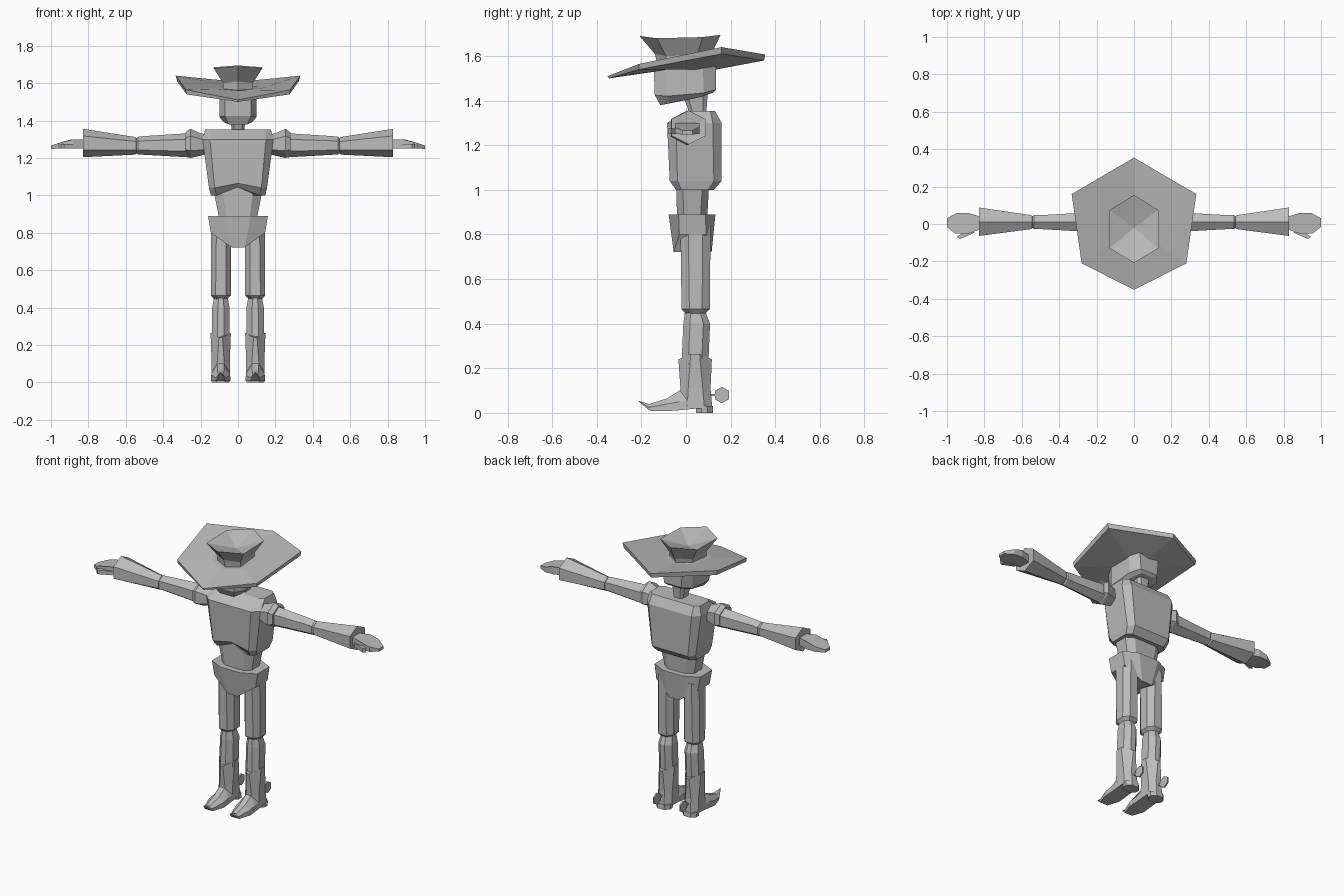
import bpy, bmesh, math
from mathutils import Vector

grey = bpy.data.materials.new("plain grey")
grey.diffuse_color = (0.5, 0.5, 0.5, 1)


def loft(name, rings, sx=1, cap=(True, True)):
    """Skin a list of equal-length point rings; a ring of one point is a tip."""
    bm = bmesh.new()
    vs = [[bm.verts.new((p[0] * sx, p[1], p[2])) for p in r] for r in rings]
    for a, b in zip(vs, vs[1:]):
        n = max(len(a), len(b))
        for i in range(n):
            j = (i + 1) % n
            if len(b) == 1:
                bm.faces.new((a[i], a[j], b[0]))
            elif len(a) == 1:
                bm.faces.new((a[0], b[j], b[i]))
            else:
                bm.faces.new((a[i], a[j], b[j], b[i]))
    for use, r in ((cap[0], vs[0]), (cap[1], vs[-1])):
        if use and len(r) > 2:
            bm.faces.new(r)
    bmesh.ops.recalc_face_normals(bm, faces=bm.faces)
    me = bpy.data.meshes.new(name)
    bm.to_mesh(me)
    bm.free()
    me.materials.append(grey)
    ob = bpy.data.objects.new(name, me)
    bpy.context.collection.objects.link(ob)
    return ob


def octo(x0, x1, y0, y1, z, cx, cy, mid=None):
    """Rectangle with chamfered corners; mid gives the side corners their own z."""
    m = z if mid is None else mid
    return [(x0 + cx, y0, z), (x1 - cx, y0, z), (x1, y0 + cy, m), (x1, y1 - cy, m),
            (x1 - cx, y1, z), (x0 + cx, y1, z), (x0, y1 - cy, m), (x0, y0 + cy, m)]


def hexa(x, y, z, ry, rz):
    """Upright hexagon across the x axis, point at the top."""
    return [(x, y + ry * math.sin(a), z + rz * math.cos(a))
            for a in (math.pi / 3 * i for i in range(6))]


def mirror_half(half):
    """Six point ring from back tip, back side, front side and front tip."""
    b, bs, fs, f = half
    return [b, bs, fs, f, (-fs[0], *fs[1:]), (-bs[0], *bs[1:])]


# hat: dished hexagonal brim and a flared crown with a dented top
loft("hat_brim", [
    mirror_half([(0, .11, 1.535), (.09, .06, 1.54), (.09, -.08, 1.54), (0, -.14, 1.53)]),
    mirror_half([(0, .35, 1.58), (.325, .16, 1.61), (.275, -.21, 1.54), (0, -.345, 1.5)]),
    mirror_half([(0, .355, 1.607), (.333, .16, 1.64), (.28, -.21, 1.565), (0, -.352, 1.51)]),
    mirror_half([(0, .12, 1.58), (.115, .07, 1.585), (.115, -.1, 1.57), (0, -.16, 1.56)])])
loft("hat_crown", [
    mirror_half([(0, .1, 1.57), (.08, .05, 1.57), (.08, -.09, 1.56), (0, -.125, 1.55)]),
    mirror_half([(0, .115, 1.61), (.08, .05, 1.605), (.08, -.09, 1.6), (0, -.14, 1.61)]),
    mirror_half([(0, .155, 1.695), (.13, .075, 1.685), (.13, -.13, 1.68), (0, -.208, 1.69)]),
    [(0, -.02, 1.64)]])

# head and neck
chin = [(-.05, -.115, 1.38), (.05, -.115, 1.38), (.075, -.07, 1.39), (.075, .06, 1.415),
        (.045, .12, 1.435), (-.045, .12, 1.435), (-.075, .06, 1.415), (-.075, -.07, 1.39)]
jaw = [(-.07, -.14, 1.425), (.07, -.14, 1.425), (.1, -.085, 1.42), (.1, .08, 1.435),
       (.06, .135, 1.45), (-.06, .135, 1.45), (-.1, .08, 1.435), (-.1, -.085, 1.42)]
loft("head", [chin, jaw, octo(-.1, .1, -.145, .135, 1.56, .03, .06)])
loft("neck", [octo(-.03, .03, .02, .09, 1.33, .012, .015),
              octo(-.045, .045, -.015, .097, 1.43, .016, .02)])

# chest with an arched lower front edge, abdomen below
chest = [octo(-.145, .145, -.045, .125, 1.0, .03, .025),
         octo(-.155, .155, -.073, .16, 1.04, .03, .035),
         octo(-.19, .19, -.085, .16, 1.3, .04, .04),
         octo(-.175, .175, 0, .13, 1.353, .03, .02)]


def add_mid(r, lift):
    """Extra front and back middle points, raised to form the arch."""
    f = Vector(r[0]).lerp(Vector(r[1]), .5) + Vector((0, 0, lift))
    b = Vector(r[4]).lerp(Vector(r[5]), .5)
    return [r[0], tuple(f), *r[1:5], tuple(b), *r[5:]]


loft("chest", [add_mid(r, l) for r, l in zip(chest, (.045, .025, 0, 0))])
loft("abdomen", [octo(-.1, .1, -.04, .095, .87, .04, .03),
                 octo(-.135, .135, -.045, .105, 1.05, .05, .03)])

# pelvis: side skirts are short, front and back panels hang lower
loft("pelvis", [
    octo(-.145, .145, -.055, .115, .722, .11, .025, .8),
    octo(-.16, .16, -.078, .132, .89, .09, .045)])

for s, side in ((1, "right"), (-1, "left")):
    # leg
    loft("thigh_" + side, [octo(.058, .128, 0, .085, .445, .02, .025),
                           octo(.038, .145, -.02, .107, .465, .025, .035),
                           octo(.036, .145, -.025, .11, .84, .03, .035)], s)
    loft("calf_" + side, [octo(.045, .14, -.02, .1, .22, .03, .03),
                          octo(.045, .138, -.012, .108, .4, .03, .03),
                          octo(.055, .128, -.005, .088, .452, .025, .025)], s)
    # boot shaft with a scalloped rim
    loft("boot_shaft_" + side, [
        octo(.042, .143, -.03, .118, .02, .03, .035),
        octo(.044, .141, -.025, .11, .11, .03, .035),
        octo(.038, .147, -.034, .116, .24, .045, .055, .265)], s)
    # boot foot: cross-sections from instep to upturned toe
    loft("boot_foot_" + side, [
        [(.042, .05, .02), (.143, .05, .02), (.142, .05, .06), (.11, .05, .11), (.075, .05, .11), (.043, .05, .06)],
        [(.042, -.03, .012), (.143, -.03, .012), (.142, -.03, .05), (.11, -.03, .1), (.075, -.03, .1), (.043, -.03, .05)],
        [(.04, -.085, .008), (.145, -.085, .008), (.143, -.085, .04), (.11, -.085, .065), (.075, -.085, .065), (.042, -.085, .04)],
        [(.065, -.16, .008), (.12, -.16, .008), (.12, -.165, .025), (.105, -.165, .04), (.08, -.165, .04), (.065, -.165, .025)],
        [(.0925, -.217, .055)]], s)
    loft("boot_heel_" + side, [octo(.045, .14, .045, .122, 0, .025, .025),
                               octo(.042, .143, .045, .12, .03, .025, .025)], s)
    # spur wheel and its rod
    loft("spur_wheel_" + side, [hexa(x, .161, .08, .037, .037) for x in (.088, .097)], s)
    loft("spur_rod_" + side, [[(x, y, z) for x, z in ((.088, .075), (.097, .075), (.097, .085), (.088, .085))]
                              for y in (.1, .14)], s)
    # arm
    loft("shoulder_" + side, [hexa(.16, .005, 1.275, .05, .05), hexa(.2, .005, 1.272, .062, .06),
                              hexa(.255, .005, 1.278, .084, .078), hexa(.28, .005, 1.275, .07, .062)], s)
    loft("upper_arm_" + side, [hexa(.24, .01, 1.268, .06, .066), hexa(.5, .01, 1.267, .043, .05),
                               hexa(.535, .01, 1.266, .043, .047), hexa(.55, .01, 1.265, .03, .033)], s)
    loft("forearm_" + side, [hexa(.535, .01, 1.265, .03, .033), hexa(.55, .01, 1.265, .043, .047),
                             hexa(.83, .012, 1.28, .088, .076), hexa(.825, .012, 1.28, .04, .035)], s)
    # hand: mitten outline with a thumb, drooping to the fingertips
    palm = [(.8, .035), (.84, .045), (.89, .06), (.947, .06), (1, .03), (1, -.015),
            (.957, -.05), (.88, -.05), (.84, -.035), (.8, -.025)]
    top = [(x, y, 1.3 if x < .9 else 1.3 - .34 * (x - .9)) for x, y in palm]
    low = [(x, y, 1.252 if x < .9 else 1.252 - .03 * (x - .9)) for x, y in palm]
    loft("hand_" + side, [low, top], s)
    thumb = [(.85, -.045), (.9, -.035), (.92, -.05), (.947, -.068), (.93, -.08)]
    loft("thumb_" + side, [[(x, y, z) for x, y in thumb] for z in (1.25, 1.275)], s)
